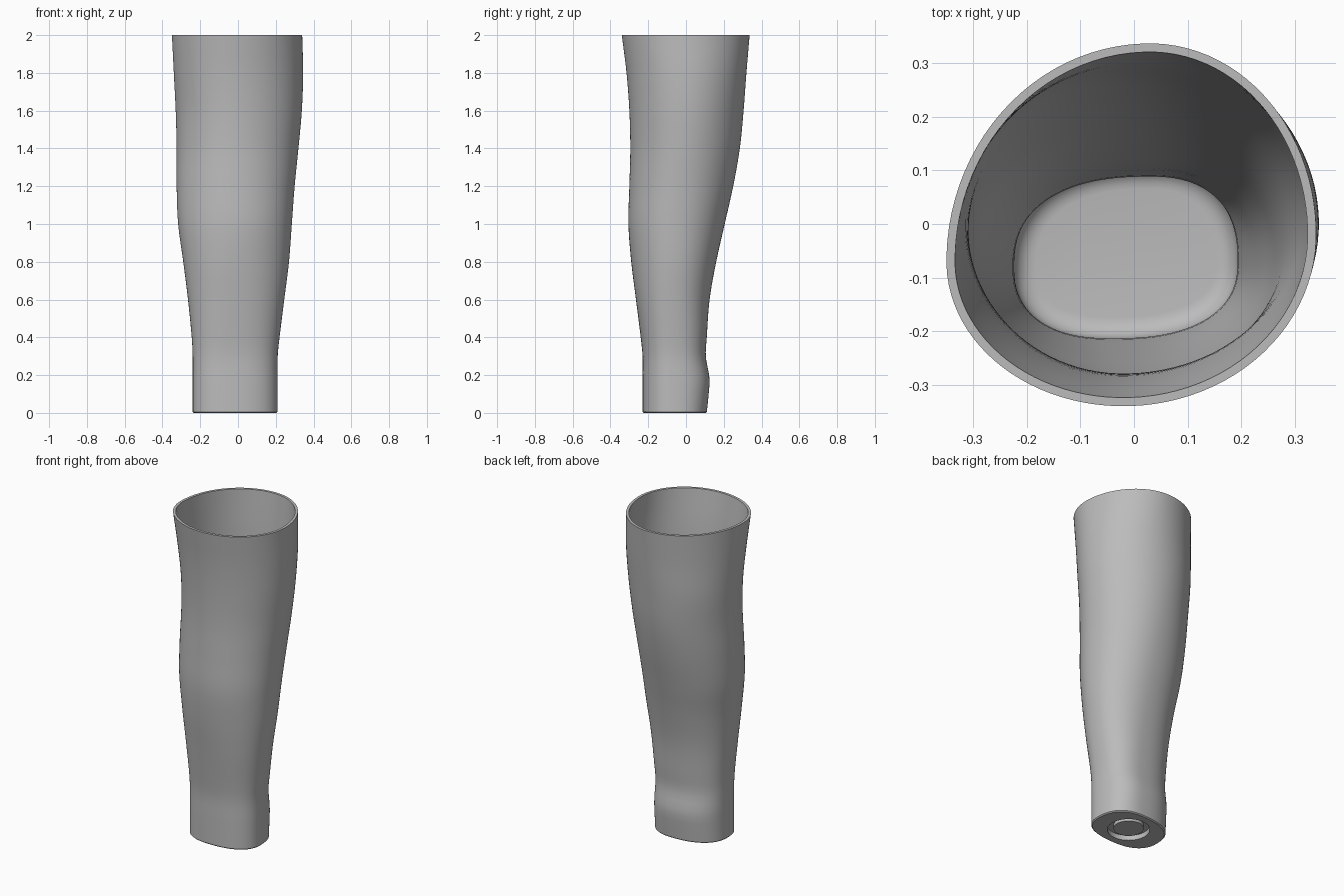
import bpy, bmesh, math

cube = bpy.data.objects.get("Cube")
if cube:
    bpy.data.objects.remove(cube, do_unlink=True)

SEGMENTS = 96
WALL = 0.016
BASE_CENTRE = (-0.01, -0.06)

# Cross-sections: z, x min, x max, y min, y max,
# y of left-hand tip, y of right-hand tip, x of back tip, x of front tip, squareness
SECTIONS = [
    (0.0, -.24, .21, -.23, .11, -.08, -.07, .03, -.04, 2.4),
    (0.1, -.24, .21, -.23, .12, -.08, -.07, .03, -.04, 2.4),
    (0.18, -.24, .21, -.23, .125, -.08, -.07, .03, -.04, 2.4),
    (0.3, -.24, .21, -.23, .105, -.08, -.07, .03, -.04, 2.4),
    (0.4, -.245, .22, -.24, .11, -.08, -.07, .03, -.04, 2.35),
    (0.6, -.265, .245, -.265, .125, -.08, -.07, .02, -.03, 2.25),
    (0.8, -.29, .27, -.29, .16, -.07, -.06, .01, -.03, 2.15),
    (1.0, -.317, .285, -.305, .205, -.05, -.05, 0, -.02, 2.1),
    (1.2, -.325, .3, -.3, .25, -.03, -.03, 0, -.02, 2.05),
    (1.4, -.325, .32, -.295, .285, -.01, -.01, 0, -.02, 2),
    (1.6, -.33, .338, -.3, .305, 0, 0, 0, -.02, 2),
    (1.8, -.34, .345, -.315, .32, -.03, 0, .02, -.02, 2),
    (2.0, -.35, .34, -.34, .337, -.07, -.02, .03, -.02, 2),
]


def section_at(z):
    """Smoothly interpolate the cross-section at a height."""
    last = len(SECTIONS) - 1
    i = next((k for k in range(last) if z <= SECTIONS[k + 1][0]), last - 1)
    a, b = SECTIONS[i], SECTIONS[i + 1]
    before, after = SECTIONS[max(i - 1, 0)], SECTIONS[min(i + 2, last)]
    h = b[0] - a[0]
    t = (z - a[0]) / h
    values = []
    for k in range(1, len(a)):
        m0 = (b[k] - before[k]) / (b[0] - before[0]) * h
        m1 = (after[k] - a[k]) / (after[0] - a[0]) * h
        values.append((2*t**3 - 3*t*t + 1) * a[k] + (t**3 - 2*t*t + t) * m0
                      + (3*t*t - 2*t**3) * b[k] + (t**3 - t*t) * m1)
    return values


def outline(z, inset=0, source_z=None):
    """Ring of four joined quarter curves, drawn inward by the inset."""
    x0, x1, y0, y1, yl, yr, xb, xf, n = section_at(z if source_z is None else source_z)
    x0, x1, y0, y1 = x0 + inset, x1 - inset, y0 + inset, y1 - inset
    ring = []
    for i in range(SEGMENTS):
        a = math.tau * (i + 0.5) / SEGMENTS
        c, s = math.cos(a), math.sin(a)
        x_mid, y_mid = (xb if s > 0 else xf), (yr if c > 0 else yl)
        x = x_mid + ((x1 if c > 0 else x0) - x_mid) * abs(c) ** (2 / n)
        y = y_mid + ((y1 if s > 0 else y0) - y_mid) * abs(s) ** (2 / n)
        ring.append((x, y, z))
    return ring


def circle(radius, z):
    cx, cy = BASE_CENTRE
    angles = [math.tau * (i + 0.5) / SEGMENTS for i in range(SEGMENTS)]
    return [(cx + radius * math.cos(a), cy + radius * math.sin(a), z) for a in angles]


# Loft order: mounting recess, base, outer wall, rim, inner wall, floor
rings = [circle(r, z) for r, z in
         ((0.085, 0.008), (0.085, 0.03), (0.12, 0.03), (0.12, 0))]
rings += [outline(0, 0.006), outline(0.006)]
heights = [0.04 + 0.04 * i for i in range(50)]
rings += [outline(z) for z in heights]
rings += [outline(z, WALL) for z in reversed(heights) if z > 0.13]
FLOOR, FILLET = 0.08, 0.04
for i in range(7):
    a = math.pi / 2 * i / 6
    rings.append(outline(FLOOR + FILLET * (1 - math.sin(a)),
                         WALL + FILLET * (1 - math.cos(a)), 0.12))

bm = bmesh.new()
loops = [[bm.verts.new(p) for p in ring] for ring in rings]
for low, high in zip(loops, loops[1:]):
    for i in range(SEGMENTS):
        j = (i + 1) % SEGMENTS
        bm.faces.new((low[i], low[j], high[j], high[i]))
bm.faces.new(loops[0][::-1])
bm.faces.new(loops[-1])
bmesh.ops.recalc_face_normals(bm, faces=bm.faces)
mesh = bpy.data.meshes.new("forearm_socket")
bm.to_mesh(mesh)
bm.free()
socket = bpy.data.objects.new("forearm_socket", mesh)
bpy.context.collection.objects.link(socket)

# Plain grey plastic
grey = bpy.data.materials.new("grey_plastic")
grey.use_nodes = True
colour = (0.5, 0.5, 0.5, 1)
grey.diffuse_color = colour
grey.node_tree.nodes["Principled BSDF"].inputs["Base Color"].default_value = colour
mesh.materials.append(grey)

# Smooth walls with crisp rim and recess edges
bpy.ops.object.select_all(action="DESELECT")
socket.select_set(True)
bpy.context.view_layer.objects.active = socket
bpy.ops.object.shade_smooth_by_angle(angle=math.radians(35))
